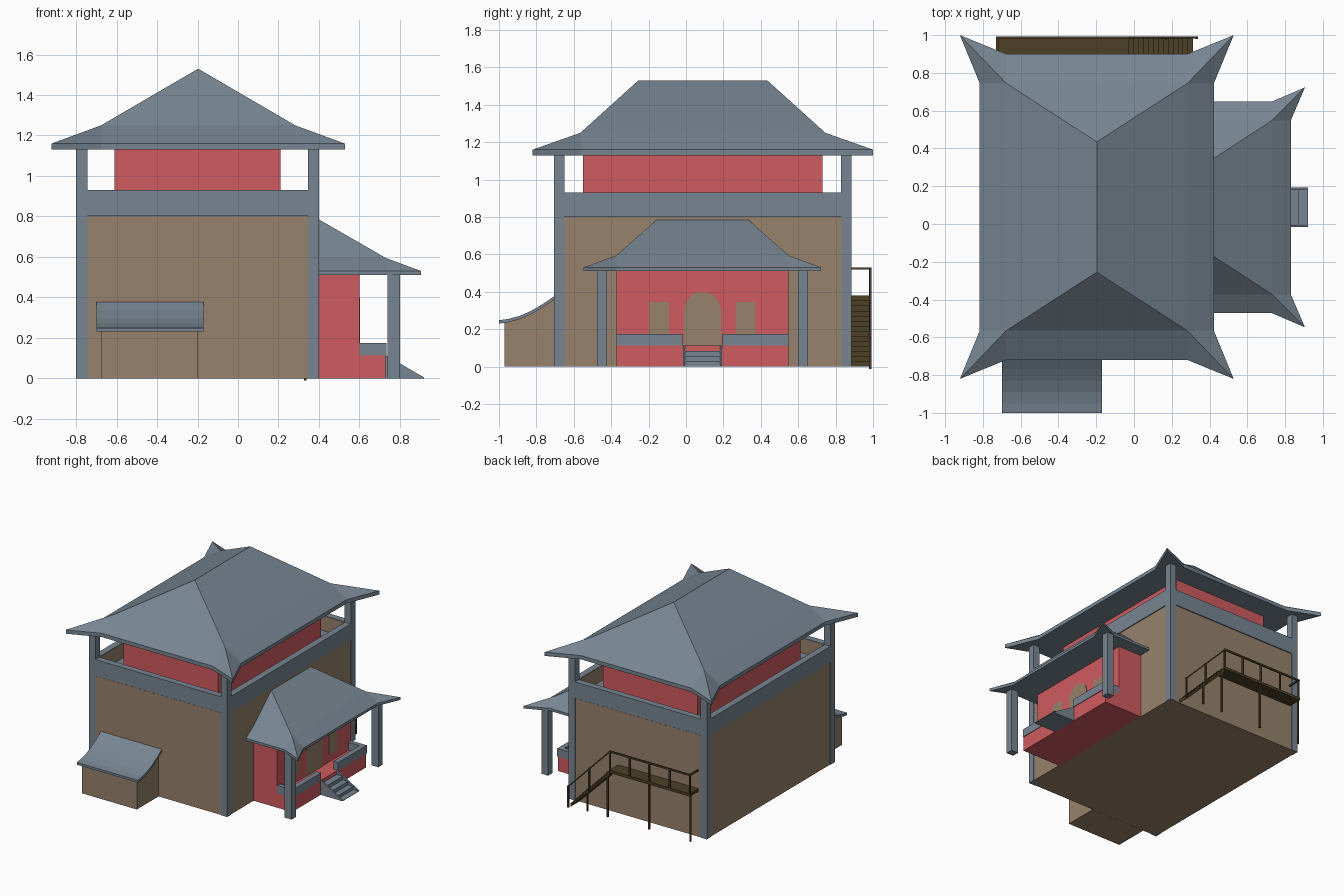
import bpy, bmesh, math

if "Cube" in bpy.data.objects:
    bpy.data.objects.remove(bpy.data.objects["Cube"])


def material(name, rgb):
    m = bpy.data.materials.new(name)
    m.diffuse_color = (*rgb, 1)
    m.use_nodes = True
    m.node_tree.nodes["Principled BSDF"].inputs["Base Color"].default_value = m.diffuse_color
    return m


SLATE = material("slate_blue", (0.185, 0.235, 0.285))
BROWN = material("wall_brown", (0.31, 0.225, 0.15))
RED = material("plaster_red", (0.63, 0.105, 0.115))
WOOD = material("dark_wood", (0.072, 0.05, 0.02))


def finish(name, bm, mat):
    bmesh.ops.recalc_face_normals(bm, faces=bm.faces)
    me = bpy.data.meshes.new(name)
    bm.to_mesh(me)
    bm.free()
    me.materials.append(mat)
    ob = bpy.data.objects.new(name, me)
    bpy.context.collection.objects.link(ob)
    return ob


def box(name, x0, x1, y0, y1, z0, z1, mat):
    bm = bmesh.new()
    bmesh.ops.create_cube(bm, size=1)
    for v in bm.verts:
        v.co = (x0 + (v.co.x + .5) * (x1 - x0),
                y0 + (v.co.y + .5) * (y1 - y0),
                z0 + (v.co.z + .5) * (z1 - z0))
    return finish(name, bm, mat)


def extrude(name, profile, axis, a, b, mat):
    """Prism from a 2D profile: axis 'x' takes (y, z) points, 'y' takes (x, z)."""
    bm = bmesh.new()
    put = (lambda p, t: (t, p[0], p[1])) if axis == 'x' else (lambda p, t: (p[0], t, p[1]))
    ends = [[bm.verts.new(put(p, t)) for p in profile] for t in (a, b)]
    n = len(profile)
    bm.faces.new(ends[0])
    bm.faces.new(ends[1][::-1])
    for i in range(n):
        j = (i + 1) % n
        bm.faces.new((ends[0][i], ends[0][j], ends[1][j], ends[1][i]))
    return finish(name, bm, mat)


def roof(name, cx, cy, edge, tip, ring, ridge, zs, half=False):
    """Hipped roof with flared corner tips; zs = eave bottom, eave top, break, ridge."""
    bm = bmesh.new()

    def vert(x, y, z):
        return bm.verts.new((cx + x, cy + y, z))

    outline, rings = [], []
    for i, (sx, sy) in enumerate([(1, 1), (-1, 1), (-1, -1), (1, -1)]):
        corner = [(sx * edge[0], sy * ring[1]), (sx * tip[0], sy * tip[1]),
                  (sx * ring[0], sy * edge[1])]
        outline += corner if i % 2 == 0 else corner[::-1]
        rings.append(vert(sx * ring[0], sy * ring[1], zs[2]))
    top = [vert(x, y, zs[1]) for x, y in outline]
    low = [vert(x, y, zs[0]) for x, y in outline]
    back, front = vert(0, ridge, zs[3]), vert(0, -ridge, zs[3])
    r = rings
    for i in range(4):
        k = 3 * i
        bm.faces.new((top[k], top[k + 1], r[i]))
        bm.faces.new((top[k + 1], top[k + 2], r[i]))
        bm.faces.new((r[i], top[k + 2], top[(k + 3) % 12], r[(i + 1) % 4]))
    for f in ((r[0], r[1], back), (r[1], r[2], front, back),
              (r[2], r[3], front), (r[3], r[0], back, front)):
        bm.faces.new(f)
    for i in range(12):
        j = (i + 1) % 12
        bm.faces.new((low[i], low[j], top[j], top[i]))
    bm.faces.new(low[::-1])
    if half:
        bmesh.ops.bisect_plane(bm, geom=bm.verts[:] + bm.edges[:] + bm.faces[:],
                               plane_co=(cx, 0, 0), plane_no=(1, 0, 0), clear_inner=True)
    return finish(name, bm, SLATE)


# Main building: walls, corner columns, balcony parapet, upper room, roof
X0, X1, Y0, Y1 = -0.80, 0.40, -0.705, 0.885
I = 0.004
box("main_walls", X0 + I, X1 - I, Y0 + I, Y1 - I, 0, 0.80, BROWN)
box("balcony_floor", X0 + .01, X1 - .01, Y0 + .01, Y1 - .01, 0.80, 0.812, SLATE)
C = 0.055
for x in (X0, X1 - C):
    for y in (Y0, Y1 - C):
        box("corner_column", x, x + C, y, y + C, 0, 1.135, SLATE)
T = 0.05
for y, yl in ((Y0, Y0 + T), (Y1 - T, Y1 - T - I)):
    box("parapet", X0, X1, y, y + T, 0.803, 0.93, SLATE)
    box("parapet_lining", X0 + T, X1 - T, yl, yl + I, 0.81, 0.928, BROWN)
for x, xl in ((X0, X0 + T), (X1 - T, X1 - T - I)):
    box("parapet", x, x + T, Y0 + T, Y1 - T, 0.803, 0.93, SLATE)
    box("parapet_lining", xl, xl + I, Y0 + T, Y1 - T, 0.81, 0.928, BROWN)
box("upper_room", -0.61, 0.21, -0.55, 0.73, 0.81, 1.135, RED)
roof("main_roof", -0.197, 0.09, (.62, .81), (.725, .91), (.48, .655), .345,
     (1.13, 1.16, 1.25, 1.53))

# Porch: room, terrace, low walls, columns, roof
YC = 0.088
box("porch_room", 0.39, 0.60, YC - .46, YC + .46, 0, 0.515, RED)
box("porch_terrace", 0.60, 0.73, YC - .46, YC + .46, 0, 0.112, RED)
for s in (-1, 1):
    ys = sorted((YC + s * .46, YC + s * .105))
    box("terrace_wall", 0.695, 0.735, *ys, 0.112, 0.175, SLATE)
    ys = sorted((YC + s * .46, YC + s * .425))
    box("terrace_side_wall", 0.60, 0.695, *ys, 0.112, 0.175, SLATE)
    ys = sorted((YC + s * .51, YC + s * .565))
    box("porch_column", 0.74, 0.80, *ys, 0, 0.515, SLATE)
    ys = sorted((YC + s * .18, YC + s * .284))
    box("window", 0.599, 0.604, *ys, 0.172, 0.345, BROWN)
arch = [(YC - .098, .112), (YC + .098, .112)]
arch += [(YC + .098 * math.cos(math.pi * i / 12), .30 + .1 * math.sin(math.pi * i / 12))
         for i in range(13)]
extrude("arched_door", arch, 'x', 0.599, 0.604, BROWN)
roof("porch_roof", 0.40, YC, (.43, .56), (.505, .635), (.33, .46), .245,
     (.51, .53, .595, .785), half=True)

# Porch steps with sloped side boards
for i in range(4):
    x1 = 0.92 if i == 0 else 0.92 - .046 * i
    box("porch_step", 0.73, x1, YC - .093, YC + .093,
        0 if i == 0 else .028 * i - .028, .004 if i == 0 else .028 * i, SLATE)
for y in (YC - .105, YC + .093):
    extrude("step_side", [(.73, 0), (.92, 0), (.92, .004), (.73, .114)], 'y', y, y + .012, SLATE)

# Front lean-to with curved roof
curve = [(-1.0, .248), (-.95, .255), (-.89, .271), (-.83, .297), (-.77, .332), (-.702, .378)]
extrude("shed_roof", curve + [(y, z - .018) for y, z in curve[::-1]], 'x', -0.70, -0.17, SLATE)
body = [(-.702, 0), (-.97, 0), (-.97, .24)] + [(y, z - .012) for y, z in curve[1:]]
extrude("shed_body", body, 'x', -0.675, -0.20, BROWN)

# Back landing and stairs
LAND, TOE, H, N = -0.03, 0.34, 0.38, 14
YA, YB = 0.885, 0.985
box("landing", -0.73, LAND, YA, YB + .008, H - .022, H, WOOD)
run, rise = (TOE - LAND) / N, H / N
steps = [(LAND, H)]
for i in range(N):
    steps += [(LAND + run * i, H - rise * (i + 1)), (LAND + run * (i + 1), H - rise * (i + 1))]
steps = steps[:-1] + [(TOE - .03, 0), (LAND, H - .04)]
extrude("back_stairs", steps, 'y', YA, YB, WOOD)

# Stair posts and hand rail
P = 0.012
for x in (-.725, -.365, -.005, .17):
    top = H if x < LAND else H - (x - LAND) / run * rise
    box("support_post", x - P / 2, x + P / 2, YB - P, YB, 0, top, WOOD)
R = 0.15
for x in (-.724, -.55, -.37, -.20, -.03, .15, .332):
    base = H if x <= LAND else H - (x - LAND) / run * rise
    box("rail_post", x - P / 2, x + P / 2, YB - P / 2, YB + P / 2, base - .02, base + R, WOOD)
rail = [(-.73, H + R), (LAND, H + R), (TOE, R), (TOE, R - P), (LAND, H + R - P), (-.73, H + R - P)]
extrude("hand_rail", rail, 'y', YB - .004, YB + .008, WOOD)
box("end_rail", -.73, -.718, YA, YB, H + R - P, H + R, WOOD)
